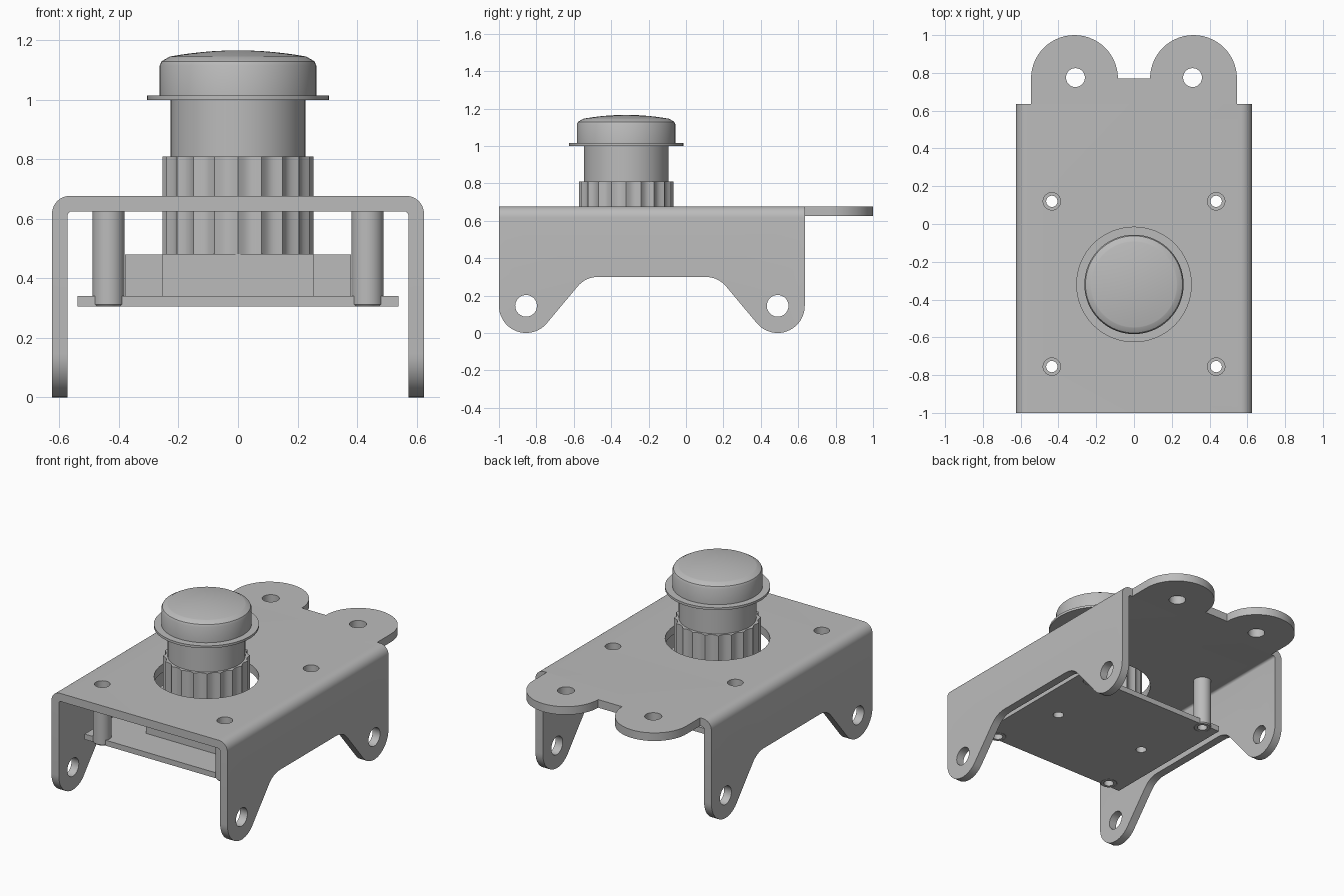
import bpy, bmesh, math
from mathutils import Vector

if "Cube" in bpy.data.objects:
    bpy.data.objects.remove(bpy.data.objects["Cube"])

grey = bpy.data.materials.new("plain_grey")
grey.use_nodes = True
COLOUR = (0.5, 0.5, 0.5, 1)
grey.diffuse_color = COLOUR
grey.node_tree.nodes["Principled BSDF"].inputs["Base Color"].default_value = COLOUR


def finish(name, bm):
    bmesh.ops.recalc_face_normals(bm, faces=bm.faces)
    mesh = bpy.data.meshes.new(name)
    bm.to_mesh(mesh)
    bm.free()
    obj = bpy.data.objects.new(name, mesh)
    mesh.materials.append(grey)
    bpy.context.collection.objects.link(obj)
    return obj


def prism(name, outline, axis, low, high):
    """Extrude a 2D outline along one axis, from low to high."""
    def place(p, h):
        a, b = p
        return {"x": (h, a, b), "y": (a, h, b), "z": (a, b, h)}[axis]
    bm = bmesh.new()
    face = bm.faces.new([bm.verts.new(place(p, low)) for p in outline])
    ext = bmesh.ops.extrude_face_region(bm, geom=[face])
    moved = [g for g in ext["geom"] if isinstance(g, bmesh.types.BMVert)]
    shift = Vector(place((0, 0), high - low))
    bmesh.ops.translate(bm, verts=moved, vec=shift)
    return finish(name, bm)


def arc(cx, cy, r, start, end, n):
    angles = [math.radians(start + (end - start) * i / n) for i in range(n + 1)]
    return [(cx + r * math.cos(a), cy + r * math.sin(a)) for a in angles]


def circle(cx, cy, r, n=40):
    return arc(cx, cy, r, 0, 360, n)[:-1]


def box(x, y0, y1):
    return [(-x, y0), (x, y0), (x, y1), (-x, y1)]


def lathe(name, profile, cx, cy, steps=64):
    bm = bmesh.new()
    verts = [bm.verts.new((cx + r, cy, z)) for r, z in profile]
    edges = [bm.edges.new(pair) for pair in zip(verts, verts[1:])]
    bmesh.ops.spin(bm, geom=verts + edges, cent=(cx, cy, 0), axis=(0, 0, 1),
                   angle=math.tau, steps=steps, use_duplicate=False)
    bmesh.ops.remove_doubles(bm, verts=bm.verts, dist=1e-5)
    return finish(name, bm)


def boolean(obj, cutter, operation="DIFFERENCE"):
    cutter.hide_render = True
    mod = obj.modifiers.new("cut", "BOOLEAN")
    mod.operation, mod.object, mod.solver = operation, cutter, "EXACT"
    bpy.context.view_layer.objects.active = obj
    bpy.ops.object.modifier_apply(modifier=mod.name)
    bpy.data.objects.remove(cutter)


def drill(obj, cx, cy, r, axis="z"):
    boolean(obj, prism("hole_cutter", circle(cx, cy, r), axis, -1.5, 1.5))


HALF, THICK, TOP, UNDER = 0.625, 0.052, 0.677, 0.625
BUTTON_Y = -0.32
POSTS = [(sx * 0.435, y) for sx in (-1, 1) for y in (-0.755, 0.12)]

# Folded channel: bent sheet section trimmed to the leg outline
right_half = ([(HALF, -0.1)] + arc(HALF - 0.06, TOP - 0.06, 0.06, 0, 90, 8))
inner = arc(HALF - THICK - 0.015, UNDER - 0.015, 0.015, 90, 0, 4) + [(HALF - THICK, -0.1)]
section = right_half + [(-x, z) for x, z in reversed(right_half)]
section += [(-x, z) for x, z in reversed(inner)] + inner
bracket = prism("folded_bracket", section, "y", -1.1, 0.75)

MID_Y = -0.1825
start, bend, stop = Vector((0.215, 0.248)), Vector((0.171, 0.3)), Vector((0.1, 0.3))
fillet = [tuple(start * (1 - t) ** 2 + bend * 2 * t * (1 - t) + stop * t * t)
          for t in [i / 8 for i in range(9)]]
leg = [(0.635, 0.8)] + arc(0.49, 0.145, 0.145, 0, -140, 20) + fillet
side = leg + [(2 * MID_Y - y, z) for y, z in reversed(leg)]
boolean(bracket, prism("leg_trim", side, "x", -0.8, 0.8), "INTERSECT")

# Bracket holes: legs, posts and the large button opening
for y in (-0.855, 0.49):
    drill(bracket, y, 0.145, 0.058, "x")
for x, y in POSTS:
    drill(bracket, x, y, 0.046)
drill(bracket, 0, BUTTON_Y, 0.305)

# Rear plate with two round tabs
lobe = [(0.545, 0.635)] + arc(0.315, 0.77, 0.23, 0, 180, 28)
tabs = prism("rear_tabs", lobe + [(-x, y) for x, y in reversed(lobe)], "z", UNDER, TOP)
for x in (-0.31, 0.31):
    drill(tabs, x, 0.775, 0.05)

# Board hanging below, with post and fixing holes
board = prism("mounting_board", box(0.54, -0.785, 0.15), "z", 0.305, 0.34)
for x, y in POSTS:
    drill(board, x, y, 0.05)
for x in (-0.325, 0.325):
    drill(board, x, BUTTON_Y, 0.032)

# Hollow posts between plate and board
posts = []
for i, (x, y) in enumerate(POSTS):
    ring = [(0.03, UNDER), (0.054, UNDER), (0.054, 0.312), (0.048, 0.305),
            (0.03, 0.305), (0.03, UNDER)]
    posts.append(lathe(f"hollow_post_{i + 1}", ring, x, y, 32))

# Button base: square body with side wings
wings = prism("base_wings", box(0.38, BUTTON_Y - 0.13, BUTTON_Y + 0.13), "z", 0.34, 0.48)
for x in (-0.325, 0.325):
    drill(wings, x, BUTTON_Y, 0.032)
body = prism("base_body", box(0.253, BUTTON_Y - 0.253, BUTTON_Y + 0.253), "z", 0.34, 0.481)

# Fluted nut: shallow scallops between narrow ridges
FLUTES, STEPS = 20, 6
flutes = []
for i in range(FLUTES * STEPS):
    a = math.tau * i / (FLUTES * STEPS)
    r = 0.253 - 0.016 * math.sin(math.pi * (i % STEPS) / STEPS)
    flutes.append((r * math.cos(a), BUTTON_Y + r * math.sin(a)))
nut = prism("fluted_nut", flutes, "z", 0.48, 0.81)

# Button barrel, flange and domed cap
barrel = lathe("button_barrel", [(0, 0.8), (0.226, 0.8), (0.226, 1.005), (0, 1.005)], 0, BUTTON_Y)
flange = lathe("button_flange", [(0, 1.0), (0.306, 1.0), (0.306, 1.015), (0, 1.015)], 0, BUTTON_Y)
cap_profile = [(0, 1.01), (0.263, 1.01), (0.263, 1.115), (0.257, 1.129), (0.23, 1.145)]
cap_profile += [(0.23 * math.cos(t), 1.145 + 0.021 * math.sin(t) ** 2)
                for t in [math.pi / 2 * i / 8 for i in range(1, 9)]]
cap = lathe("domed_cap", cap_profile, 0, BUTTON_Y)

# Smooth the curved parts, keeping hard edges
bpy.ops.object.select_all(action="DESELECT")
for obj in [bracket, tabs, board, wings, body, nut, barrel, flange, cap] + posts:
    obj.select_set(True)
    bpy.context.view_layer.objects.active = obj
bpy.ops.object.shade_smooth_by_angle(angle=math.radians(25))
